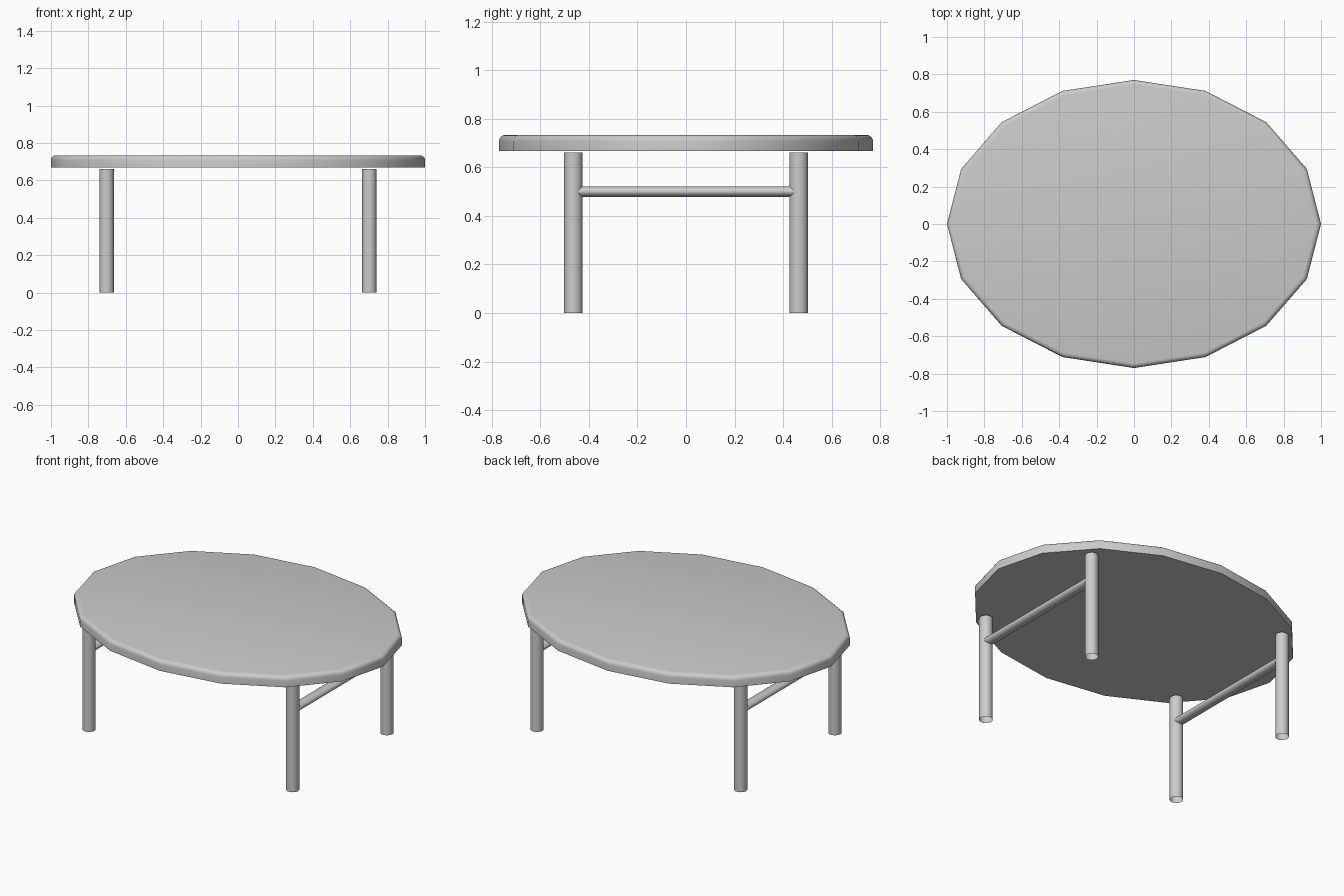
import bpy
import math

if "Cube" in bpy.data.objects:
    bpy.data.objects.remove(bpy.data.objects["Cube"])

grey = bpy.data.materials.new("plain_grey")
grey.use_nodes = True
grey.diffuse_color = (0.6, 0.6, 0.6, 1)
grey.node_tree.nodes["Principled BSDF"].inputs["Base Color"].default_value = (0.6, 0.6, 0.6, 1)


def cylinder(name, sides, radii, length, location, rotation=(0, 0, 0), cap="NGON"):
    """Cylinder with an oval section, scale applied."""
    bpy.ops.mesh.primitive_cylinder_add(vertices=sides, radius=1, depth=length,
                                        end_fill_type=cap, location=location)
    obj = bpy.context.object
    obj.name = name
    obj.scale = (radii[0], radii[1], 1)
    obj.rotation_euler = rotation
    bpy.ops.object.transform_apply(location=False, rotation=True, scale=True)
    obj.data.materials.append(grey)
    return obj


def smooth(obj):
    bpy.ops.object.select_all(action="DESELECT")
    obj.select_set(True)
    bpy.context.view_layer.objects.active = obj
    bpy.ops.object.shade_smooth_by_angle(angle=math.radians(35))


# Oval sixteen-sided top with a rounded upper rim
TOP_LOW, TOP_HIGH = 0.668, 0.733
top = cylinder("tabletop", 16, (1, 0.77), TOP_HIGH - TOP_LOW,
               (0, 0, (TOP_LOW + TOP_HIGH) / 2))
weights = top.data.attributes.new("bevel_weight_edge", "FLOAT", "EDGE")
for edge in top.data.edges:
    if all(top.data.vertices[i].co.z > 0 for i in edge.vertices):
        weights.data[edge.index].value = 1
bevel = top.modifiers.new("rounded_rim", "BEVEL")
bevel.limit_method = "WEIGHT"
bevel.width = 0.025
bevel.segments = 4
bpy.ops.object.modifier_apply(modifier=bevel.name)
smooth(top)

# Open tube legs, and an oval rail joining each side pair
LEG_X, LEG_Y, LEG_HEIGHT = 0.702, 0.464, 0.66
for side, sx in (("left", 1), ("right", -1)):
    for end, sy in (("front", -1), ("back", 1)):
        smooth(cylinder(f"{end}_{side}_leg", 24, (0.038, 0.038), LEG_HEIGHT,
                        (sx * LEG_X, sy * LEG_Y, LEG_HEIGHT / 2), cap="NOTHING"))
    smooth(cylinder(f"{side}_rail", 20, (0.032, 0.0215), 2 * LEG_Y - 0.02,
                    (sx * LEG_X, 0, 0.5), (math.pi / 2, 0, 0)))
